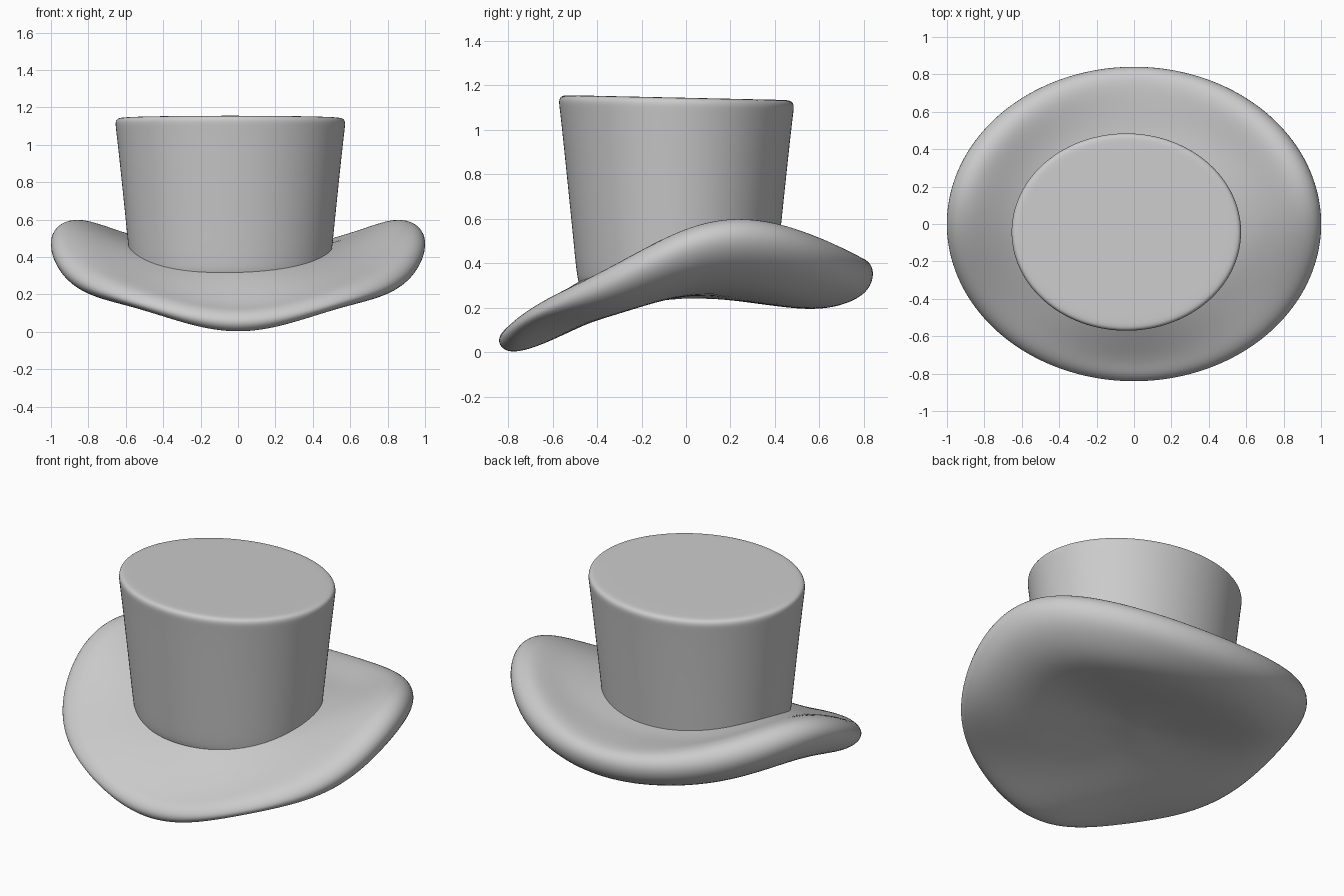
import bpy, bmesh, math

if "Cube" in bpy.data.objects:
    bpy.data.objects.remove(bpy.data.objects["Cube"])

SEG = 48
STATIONS = (-1, -0.5, 0, 0.5, 1)      # sine of the angle: front ... side ... back


def blend(vals, lift, s):
    """Smooth polynomial through the five station heights, plus a lift at the front quarters."""
    total = 0
    for i, a in enumerate(STATIONS):
        term = vals[i]
        for j, b in enumerate(STATIONS):
            if i != j:
                term *= (s - b) / (a - b)
        total += term
    bump = (s + 1) * (s + 0.5) * s * (s - 0.5) * (s - 1) / 0.1025 * (1 - s) / 1.75
    return total + lift * bump


def loft(name, rings, levels):
    """Skin a list of closed rings, cap both ends and smooth the result."""
    bm = bmesh.new()
    loops = [[bm.verts.new(p) for p in ring] for ring in rings]
    for a, b in zip(loops, loops[1:]):
        for i in range(SEG):
            j = (i + 1) % SEG
            bm.faces.new((a[i], a[j], b[j], b[i]))
    for loop in (loops[0], loops[-1]):
        c = bm.verts.new([sum(v.co[k] for v in loop) / SEG for k in range(3)])
        for i in range(SEG):
            bm.faces.new((loop[i], loop[(i + 1) % SEG], c))
    bmesh.ops.recalc_face_normals(bm, faces=bm.faces)
    me = bpy.data.meshes.new(name)
    bm.to_mesh(me)
    bm.free()
    me.polygons.foreach_set("use_smooth", [True] * len(me.polygons))
    ob = bpy.data.objects.new(name, me)
    bpy.context.collection.objects.link(ob)
    sub = ob.modifiers.new("smooth", 'SUBSURF')
    sub.levels = sub.render_levels = levels
    return ob


angles = [2 * math.pi * i / SEG for i in range(SEG)]

# Brim: radial fraction, heights at the five stations, front quarter lift
brim_section = [
    (0.45, (0.37, 0.41, 0.44, 0.45, 0.43), 0),           # upper side, under the crown
    (0.58, (0.318, 0.40, 0.472, 0.475, 0.42), 0),
    (0.70, (0.25, 0.385, 0.505, 0.51, 0.425), 0.01),
    (0.82, (0.175, 0.375, 0.545, 0.565, 0.43), 0.02),
    (0.90, (0.132, 0.365, 0.56, 0.592, 0.43), 0.028),
    (0.97, (0.108, 0.345, 0.545, 0.575, 0.42), 0.03),
    (1.012, (0.06, 0.29, 0.49, 0.515, 0.37), 0.035),     # outer lip
    (0.995, (0.015, 0.238, 0.415, 0.435, 0.295), 0.045),
    (0.93, (-0.009, 0.198, 0.34, 0.36, 0.24), 0.045),    # underside
    (0.80, (0.022, 0.175, 0.28, 0.28, 0.20), 0.03),
    (0.65, (0.08, 0.18, 0.255, 0.25, 0.19), 0.01),
    (0.45, (0.16, 0.21, 0.25, 0.245, 0.21), 0),
    (0.20, (0.23, 0.24, 0.25, 0.25, 0.24), 0),
]
brim_rings = [[(f * math.cos(t), 0.84 * f * math.sin(t), blend(zs, lift, math.sin(t)))
               for t in angles] for f, zs, lift in brim_section]
loft("brim", brim_rings, 2)

# Crown: x radius, y radius, height, tilt toward the back
crown_section = [
    (0.50, 0.42, 0.29, 0.0),
    (0.53, 0.445, 0.30, 0.0),
    (0.547, 0.46, 0.46, 0.0),
    (0.581, 0.495, 0.80, 0.01),
    (0.612, 0.525, 1.08, 0.022),
    (0.617, 0.531, 1.115, 0.022),
    (0.610, 0.524, 1.138, 0.022),
    (0.588, 0.502, 1.145, 0.022),
    (0.54, 0.46, 1.145, 0.022),
    (0.25, 0.21, 1.145, 0.022),
]
crown_rings = [[(-0.041 + rx * math.cos(t), -0.043 + ry * math.sin(t),
                 z - tilt * ry * math.sin(t)) for t in angles]
               for rx, ry, z, tilt in crown_section]
loft("crown", crown_rings, 2)
